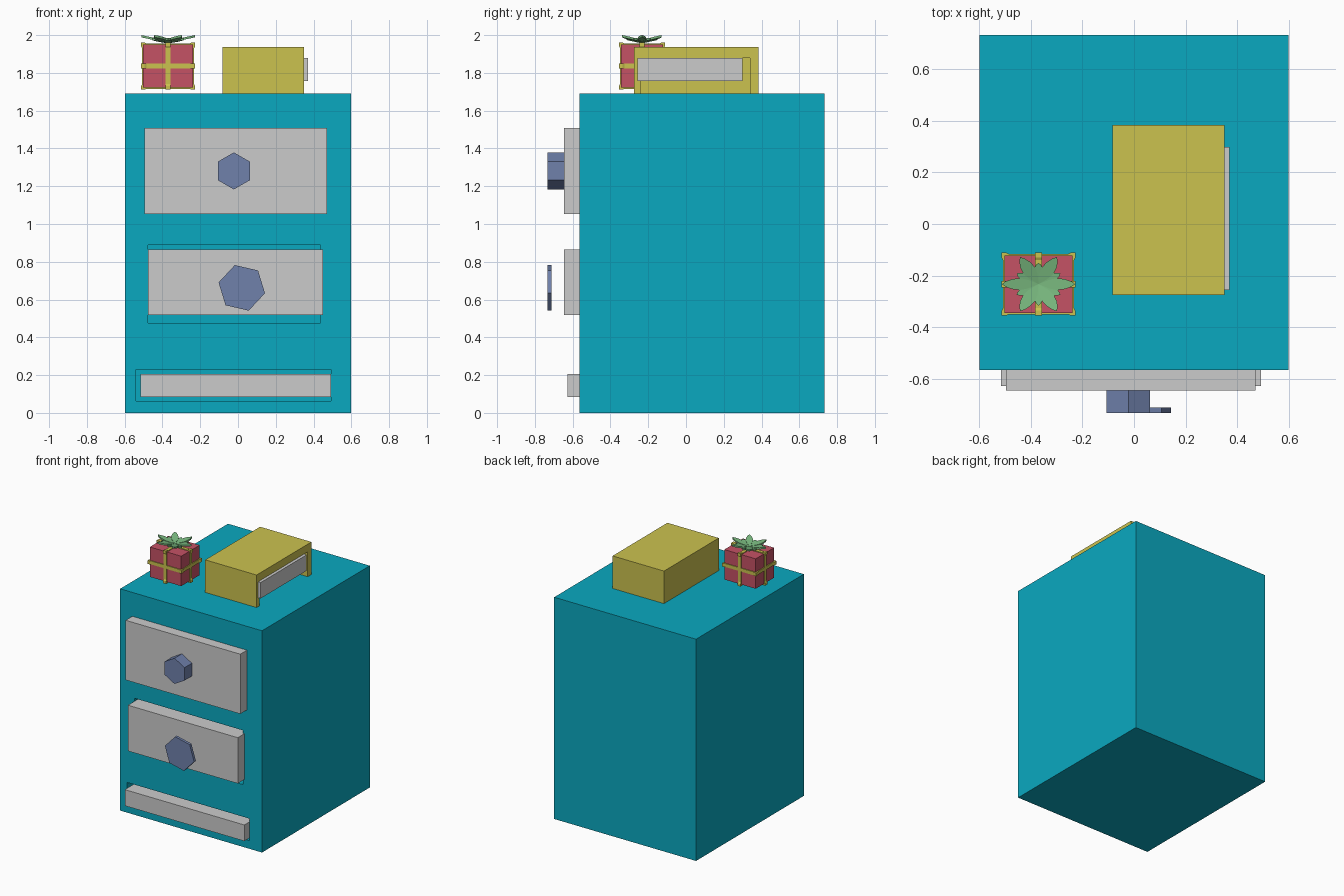
import bpy, bmesh
from math import sin, cos, pi, radians
from mathutils import Matrix, Vector

if "Cube" in bpy.data.objects:
    bpy.data.objects.remove(bpy.data.objects["Cube"])


def material(name, rgb):
    m = bpy.data.materials.new(name)
    m.diffuse_color = (*rgb, 1)
    m.use_nodes = True
    m.node_tree.nodes["Principled BSDF"].inputs["Base Color"].default_value = m.diffuse_color
    return m


TEAL = material("teal_paint", (0.003, 0.397, 0.53))
GOLD = material("gold", (0.60, 0.54, 0.078))
BLUE = material("slate_blue", (0.16, 0.22, 0.41))
RED = material("red_wrap", (0.56, 0.084, 0.13))
GREEN = material("green_bow", (0.19, 0.48, 0.21))


def finish(name, bm, mat=None):
    bmesh.ops.recalc_face_normals(bm, faces=bm.faces)
    me = bpy.data.meshes.new(name)
    bm.to_mesh(me)
    bm.free()
    ob = bpy.data.objects.new(name, me)
    bpy.context.collection.objects.link(ob)
    if mat:
        me.materials.append(mat)
    return ob


def box(name, x, y, z, mat=None):
    lo, hi = Vector((x[0], y[0], z[0])), Vector((x[1], y[1], z[1]))
    bm = bmesh.new()
    bmesh.ops.create_cube(bm, size=1)
    bmesh.ops.scale(bm, vec=hi - lo, verts=bm.verts)
    bmesh.ops.translate(bm, vec=(lo + hi) / 2, verts=bm.verts)
    return finish(name, bm, mat)


def carve(ob, x, y, z):
    cutter = box("cutter", x, y, z)
    cutter.hide_render = True
    mod = ob.modifiers.new("recess", 'BOOLEAN')
    mod.operation = 'DIFFERENCE'
    mod.solver = 'EXACT'
    mod.object = cutter
    bpy.context.view_layer.objects.active = ob
    bpy.ops.object.modifier_apply(modifier=mod.name)
    bpy.data.objects.remove(cutter)


def extrude_face(bm, verts, vec):
    f = bm.faces.new(verts)
    r = bmesh.ops.extrude_face_region(bm, geom=[f], use_keep_orig=True)
    bmesh.ops.translate(bm, vec=vec, verts=[v for v in r["geom"] if isinstance(v, bmesh.types.BMVert)])


# Cabinet with drawer openings
FRONT = -0.565
cabinet = box("cabinet", (-0.598, 0.598), (FRONT, 0.733), (0, 1.69), TEAL)
for x, z in [((-0.477, 0.438), (0.475, 0.888)), ((-0.539, 0.493), (0.062, 0.23))]:
    carve(cabinet, x, (-0.8, -0.3), z)

# Drawers
box("top_drawer", (-0.496, 0.471), (-0.645, -0.3), (1.053, 1.508))
box("middle_drawer", (-0.476, 0.45), (-0.645, -0.3), (0.517, 0.866))
box("bottom_drawer", (-0.515, 0.493), (-0.628, -0.3), (0.083, 0.206))


# Six-sided knobs
def knob(name, x, z, r, turn, y0, y1):
    bm = bmesh.new()
    pts = [radians(turn + 60 * i) for i in range(6)]
    extrude_face(bm, [bm.verts.new((x + r * cos(a), y0, z + r * sin(a))) for a in pts], (0, y1 - y0, 0))
    finish(name, bm, BLUE)


knob("top_knob", -0.022, 1.281, 0.098, 30, -0.733, -0.643)
knob("middle_knob", 0.02, 0.662, 0.126, 47, -0.733, -0.712)

# Small chest on top, open below its drawer
chest = box("small_chest", (-0.083, 0.35), (-0.276, 0.384), (1.69, 1.938), GOLD)
carve(chest, (0.05, 0.5), (-0.238, 0.34), (1.6, 1.88))
box("small_chest_drawer", (0.05, 0.37), (-0.256, 0.299), (1.757, 1.878))

# Gift box
C = Vector((-0.370, -0.233, 1.836))
H = Vector((0.132, 0.111, 0.114))
box("gift_box", *[(C[i] - H[i], C[i] + H[i]) for i in range(3)], RED)


# Ribbon bands, each a loop with a small bump at the corners
def ribbon(name, axis, width=0.026):
    u, v = [i for i in range(3) if i != axis]
    hu, hv, t, b, s = H[u], H[v], 0.006, 0.011, 0.012
    corner = [(hu + t, hv - s - 0.006), (hu + b, hv - s + 0.004), (hu + b, hv + b),
              (hu - s + 0.004, hv + b), (hu - s - 0.006, hv + t)]
    outline = corner + [(-a, c) for a, c in corner[::-1]]
    outline += [(-a, -c) for a, c in corner] + [(a, -c) for a, c in corner[::-1]]
    inner = [(max(-hu, min(hu, a)) * 0.96, max(-hv, min(hv, c)) * 0.96) for a, c in outline]
    bm = bmesh.new()

    def ring(pts, d):
        out = []
        for a, c in pts:
            p = C.copy()
            p[u] += a
            p[v] += c
            p[axis] += d
            out.append(bm.verts.new(p))
        return out
    w = width / 2
    rings = [ring(outline, -w), ring(outline, w), ring(inner, w), ring(inner, -w)]
    n = len(outline)
    for k in range(4):
        p, q = rings[k], rings[(k + 1) % 4]
        for i in range(n):
            j = (i + 1) % n
            bm.faces.new((p[i], p[j], q[j], q[i]))
    finish(name, bm, GOLD)


for name, axis in [("ribbon_side", 0), ("ribbon_front", 1), ("ribbon_waist", 2)]:
    ribbon(name, axis)


# Bow: six long petals over six short ones, tips raised
def petals(name, length, half, z0, z1, turn):
    bm = bmesh.new()
    side = [(0.3, 0.75), (0.5, 1.0), (0.72, 0.85), (0.9, 0.45)]
    prof = [(0, 0)] + [(a, -c) for a, c in side] + [(1, 0)] + side[::-1]
    for i in range(6):
        rot = Matrix.Rotation(radians(turn + 60 * i), 3, 'Z')
        vs = []
        for a, c in prof:
            p = rot @ Vector((a * length, c * half, z0 + (z1 - z0) * a))
            vs.append(bm.verts.new((C.x + p.x, C.y + p.y * 0.85, p.z)))
        extrude_face(bm, vs, (0, 0, 0.012))
    finish(name, bm, GREEN)


petals("bow_long_petals", 0.142, 0.027, 1.958, 1.988, 0)
petals("bow_short_petals", 0.098, 0.02, 1.956, 1.974, 30)
